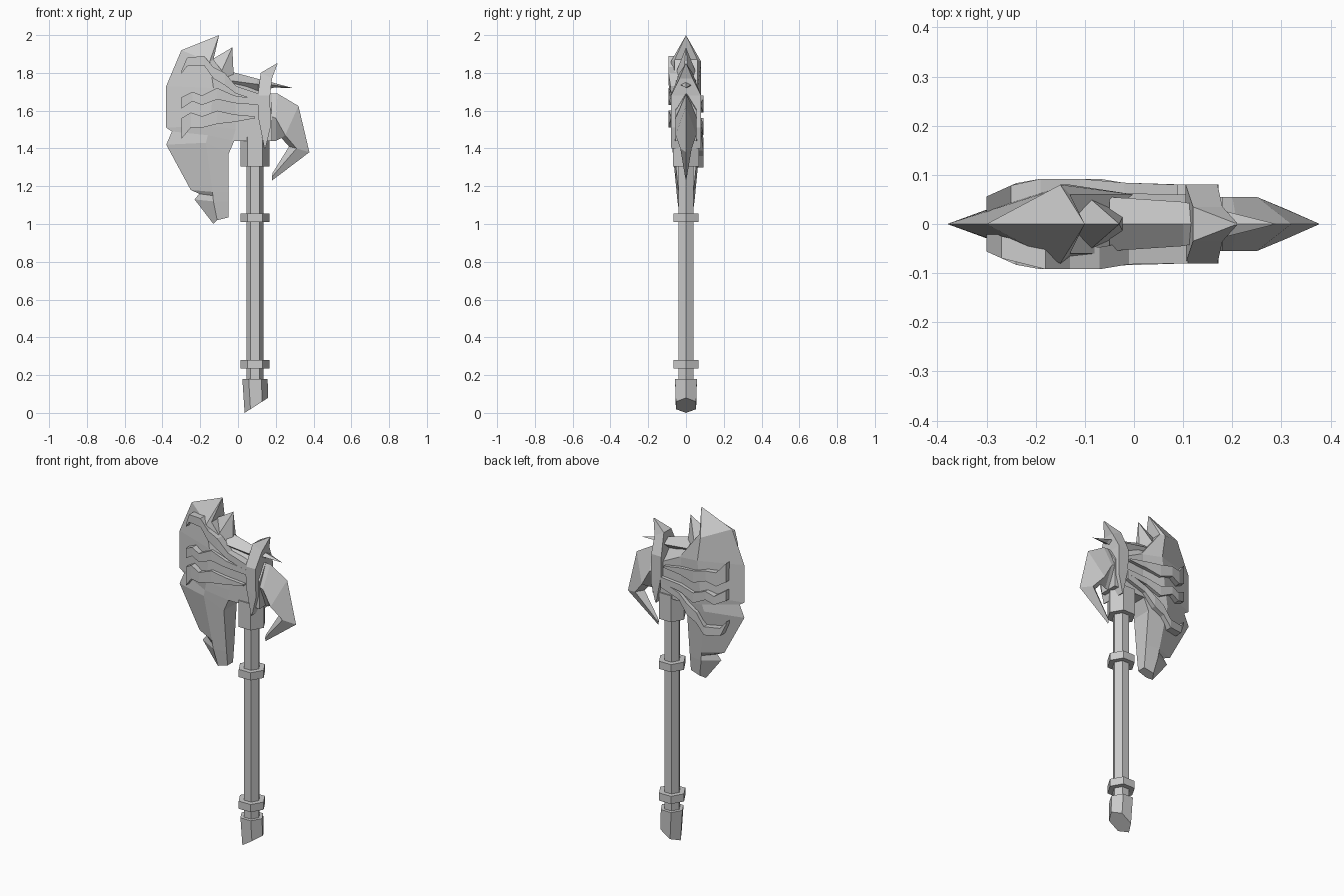
import bpy, bmesh, math


def loft(name, rings):
    """Skin a closed solid over rings of equal point count."""
    bm = bmesh.new()
    vs = [[bm.verts.new(p) for p in ring] for ring in rings]
    n = len(vs[0])
    for a, b in zip(vs, vs[1:]):
        for i in range(n):
            j = (i + 1) % n
            bm.faces.new((a[i], a[j], b[j], b[i]))
    bm.faces.new(vs[0])
    bm.faces.new(vs[-1])
    bmesh.ops.remove_doubles(bm, verts=bm.verts, dist=0.0005)
    bmesh.ops.recalc_face_normals(bm, faces=bm.faces)
    me = bpy.data.meshes.new(name)
    bm.to_mesh(me)
    bm.free()
    ob = bpy.data.objects.new(name, me)
    bpy.context.collection.objects.link(ob)
    return ob


CX = 0.09  # handle axis


def hexagon(r, z, cx=CX):
    zf = z if callable(z) else (lambda x: z)
    pts = []
    for k in range(6):
        a = k * math.pi / 3
        x = cx + r * math.cos(a)
        pts.append((x, r * math.sin(a), zf(x)))
    return pts


def hex_part(name, *steps):
    return loft(name, [hexagon(r, z) for r, z in steps])


# Handle: shaft, rings, collar under the head, slanted pommel
hex_part("shaft", (0.046, 0.1), (0.046, 1.45))
for i, z in enumerate((0.235, 1.01)):
    hex_part(f"ring_{i + 1}", (0.077, z), (0.077, z + 0.045))
hex_part("collar", (0.078, 1.305), (0.078, 1.46))
loft("pommel", [hexagon(0.062, lambda x: max(0, (x - 0.035) * 0.64), 0.097),
                hexagon(0.067, 0.18)])

# Blade: rows of cutting edge (x,z), ridge (x,z,y), rear edge (x,z,y)
rows = [
    (-.13, 1.00, -.11, 1.02, .030, -.05, 1.035, .025),
    (-.23, 1.13, -.13, 1.12, .045, -.05, 1.12, .035),
    (-.205, 1.16, -.133, 1.15, .048, -.05, 1.15, .038),
    (-.25, 1.18, -.135, 1.17, .050, -.05, 1.17, .040),
    (-.38, 1.42, -.17, 1.43, .075, -.05, 1.37, .060),
    (-.35, 1.49, -.16, 1.47, .080, -.02, 1.44, .060),
    (-.38, 1.51, -.15, 1.52, .080, .00, 1.50, .060),
    (-.38, 1.73, -.13, 1.72, .080, .00, 1.70, .060),
    (-.30, 1.92, -.15, 1.86, .080, -.13, 1.87, .060),
    (-.10, 2.00, -.10, 2.00, .000, -.10, 2.00, .000),
]
loft("blade", [[(lx, 0, lz), (ax, -ay, az), (bx, -by, bz), (bx, by, bz), (ax, ay, az)]
               for lx, lz, ax, az, ay, bx, bz, by in rows])

# Head body: roofed block between blade and rear horn (x, peak, shoulder, half width)
loft("head_body", [[(x, 0, top), (x, -w, sh), (x, -w, 1.44), (x, w, 1.44), (x, w, sh)]
                   for x, top, sh, w in ((-.10, 1.83, 1.72, .06), (.0, 1.79, 1.70, .062),
                                         (.12, 1.70, 1.64, .06), (.18, 1.69, 1.60, .055))])

# Small top spike behind the blade tip
tip = (-.03, 0, 1.935)
loft("top_spike", [[(-.14, 0, 1.87), (-.11, -.07, 1.76), (-.02, -.02, 1.72),
                    (-.02, .02, 1.72), (-.11, .07, 1.76)], [tip] * 5])

# Thin spike pointing backwards
loft("rear_spike", [[(x, 0, t), (x, -w, m), (x, 0, b), (x, w, m)] for x, t, m, b, w in
                    ((-.05, 1.81, 1.76, 1.70, .055), (.10, 1.77, 1.74, 1.70, .045),
                     (.19, 1.747, 1.735, 1.722, .025), (.29, 1.72, 1.72, 1.72, 0))])

# Rear horn: outer edge (x,z), ridge (x,z,y), inner edge (x,z)
horn = [
    (.15, 1.69, .15, 1.58, .055, .15, 1.44),
    (.21, 1.69, .20, 1.56, .055, .20, 1.44),
    (.32, 1.625, .25, 1.47, .055, .23, 1.455),
    (.378, 1.38, .31, 1.40, .030, .27, 1.41),
    (.18, 1.23, .18, 1.25, .005, .183, 1.27),
]
loft("rear_horn", [[(ox, 0, oz), (rx, -ry, rz), (ix, 0, iz), (rx, ry, rz)]
                   for ox, oz, rx, rz, ry, ix, iz in horn])

# Band wrapped around the head, ending in a hooked point on top
band = [(.14, 1.40, .145, 1.40, .078), (.108, 1.56, .172, 1.51, .080),
        (.105, 1.68, .17, 1.68, .080), (.12, 1.80, .18, 1.77, .035),
        (.205, 1.85, .21, 1.85, .002)]
loft("band", [[(lx, -w, lz), (rx, -w, rz), (rx, w, rz), (lx, w, lz)]
              for lx, lz, rx, rz, w in band])


# Claw-shaped raised strips; the far side is the near side turned about the x axis
def plate_y(x):
    if x < -.22:
        return .092 - (-.22 - x) * .45
    return .092 if x < -.06 else max(.08, .092 - (x + .06) * .2)


strips = [  # (x, top z, bottom z)
    [(-.30, 1.81, 1.795), (-.27, 1.88, 1.835), (-.18, 1.89, 1.84), (-.13, 1.83, 1.77),
     (-.07, 1.80, 1.735), (-.01, 1.73, 1.69), (.11, 1.69, 1.65)],
    [(-.30, 1.67, 1.61), (-.24, 1.70, 1.65), (-.19, 1.68, 1.63), (-.11, 1.72, 1.66),
     (-.02, 1.68, 1.64), (.11, 1.66, 1.63)],
    [(-.30, 1.56, 1.45), (-.25, 1.59, 1.51), (-.19, 1.57, 1.51), (-.11, 1.60, 1.53),
     (-.02, 1.58, 1.54), (.09, 1.57, 1.56)],
]
for side in (-1, 1):
    for i, strip in enumerate(strips):
        rings = []
        for x, t, b in strip:
            y = plate_y(x)
            ring = [(x, -y, t), (x, -y, b), (x, -y + .045, b), (x, -y + .045, t)]
            if side > 0:
                ring = [(px, -py, 3.19 - pz) for px, py, pz in ring]
            rings.append(ring)
        loft(f"claw_strip_{'front' if side < 0 else 'back'}_{i + 1}", rings)
